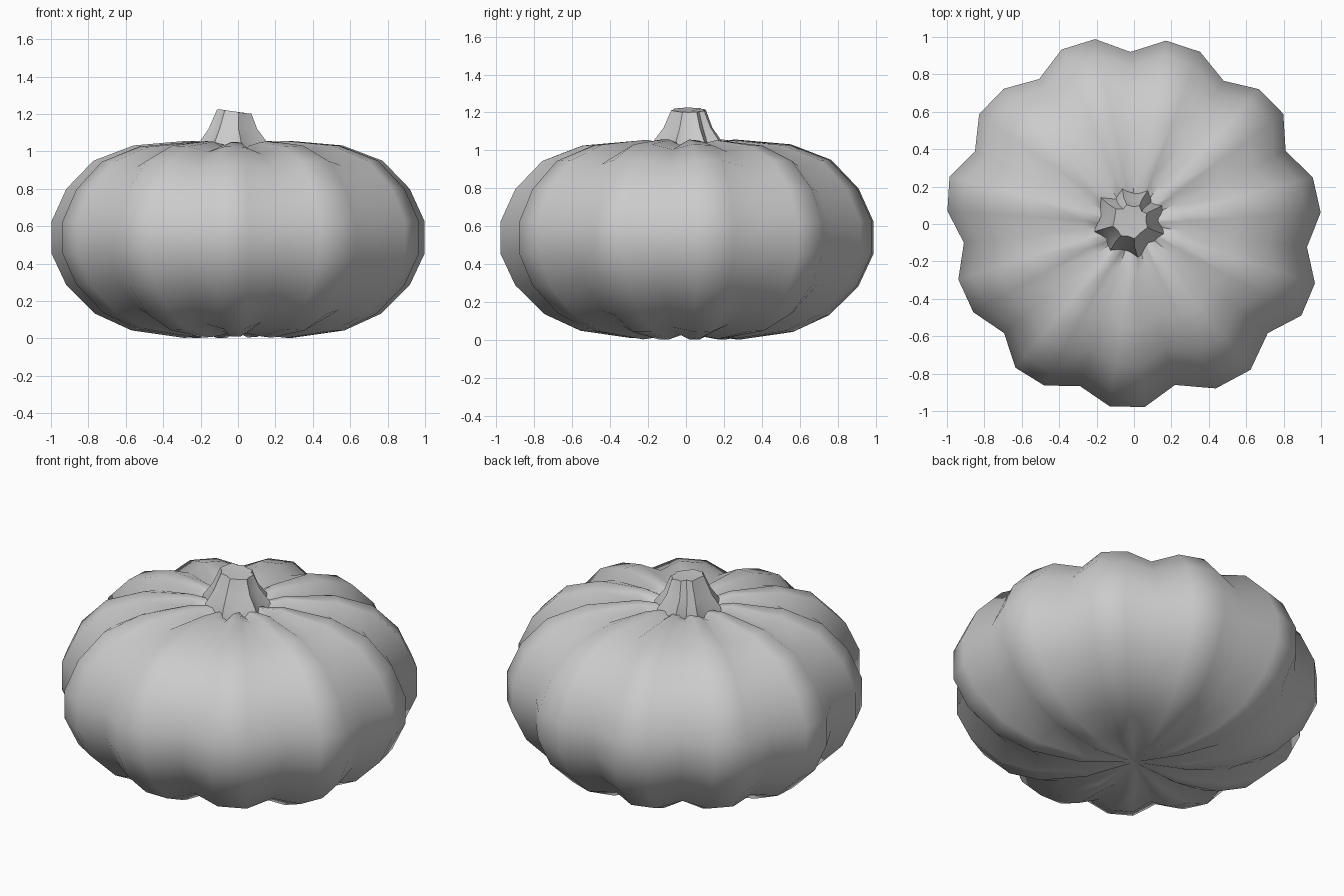
import bpy, bmesh
from math import sin, cos, radians

if "Cube" in bpy.data.objects:
    bpy.data.objects.remove(bpy.data.objects["Cube"])


def loft(name, rings, bottom_tip=None, top_tip=None, angle=40):
    """Skin a stack of equal-length rings, closing the ends with tips."""
    bm = bmesh.new()
    loops = [[bm.verts.new(p) for p in ring] for ring in rings]
    n = len(loops[0])
    for a, b in zip(loops, loops[1:]):
        for i in range(n):
            j = (i + 1) % n
            bm.faces.new((a[i], a[j], b[j], b[i]))
    for loop, tip in ((loops[0], bottom_tip), (loops[-1], top_tip)):
        if tip:
            t = bm.verts.new(tip)
            for i in range(n):
                bm.faces.new((loop[i], loop[(i + 1) % n], t))
        else:
            bm.faces.new(loop)
    bmesh.ops.recalc_face_normals(bm, faces=bm.faces)
    me = bpy.data.meshes.new(name)
    bm.to_mesh(me)
    bm.free()
    ob = bpy.data.objects.new(name, me)
    bpy.context.collection.objects.link(ob)
    bpy.ops.object.select_all(action='DESELECT')
    ob.select_set(True)
    bpy.context.view_layer.objects.active = ob
    bpy.ops.object.shade_smooth_by_angle(angle=radians(angle))
    return ob


# Ribbed body: each lobe is (groove angle, groove radius, two crest radii)
lobes = [(-7.6, .933, 1.0, .988), (25.7, .90, .992, .983),
         (57.9, .903, .986, .995), (91.2, .92, 1.01, 1.01),
         (123.2, .926, 1.004, 1.015), (155.4, .935, 1.018, 1.0),
         (186.3, .915, .985, .98), (220.0, .907, .996, .988),
         (251.5, .913, .984, .98), (284.3, .888, .982, .998),
         (320.8, .923, 1.02, 1.018)]
section = []
for i, lobe in enumerate(lobes):
    a0 = lobe[0]
    a1 = lobes[i + 1][0] if i + 1 < len(lobes) else lobes[0][0] + 360
    for k in range(3):
        section.append((radians(a0 + (a1 - a0) * k / 3), lobe[k + 1]))

profile = [(.29, .003), (.57, .043), (.765, .132), (.92, .285), (1, .455),
           (1, .625), (.92, .80), (.775, .95), (.56, 1.032), (.27, 1.057),
           (.12, 1.035)]
mid = .53
body_rings = []
for r, z in profile:
    body_rings.append([(r * s * cos(a), r * s * sin(a),
                        mid + (z - mid) * min(1, 1 - .8 * (1 - s)))
                       for a, s in section])
loft("pumpkin_body", body_rings, (0, 0, .035), (0, 0, 1.0), 60)

# Fluted stem: eight ridges, flared at the base, slightly slanted top
ridges = [(28, 1.0), (62, 1.02), (104, 1.0), (140, 1.12),
          (194, 1.05), (234, .98), (281, .98), (341, .99)]
flutes = []
for i, (a, s) in enumerate(ridges):
    nxt = ridges[(i + 1) % 8][0] + (360 if i == 7 else 0)
    flutes += [(radians(a), s, 1), (radians((a + nxt) / 2), s, 0)]
# centre x, centre y, height, ridge radius, flute radius, slant
levels = [(-.015, .008, 1.0, .20, .155, 0), (-.018, .008, 1.05, .185, .143, 0),
          (-.022, .01, 1.12, .133, .112, 0), (-.016, .012, 1.213, .094, .08, -.13)]
stem_rings = []
for cx, cy, z, r1, r0, slant in levels:
    stem_rings.append([(cx + (r1 if k else r0) * s * cos(a),
                        cy + (r1 if k else r0) * s * sin(a),
                        z + slant * r1 * cos(a)) for a, s, k in flutes])
loft("stem", stem_rings, None, (-.016, .012, 1.208), 40)
